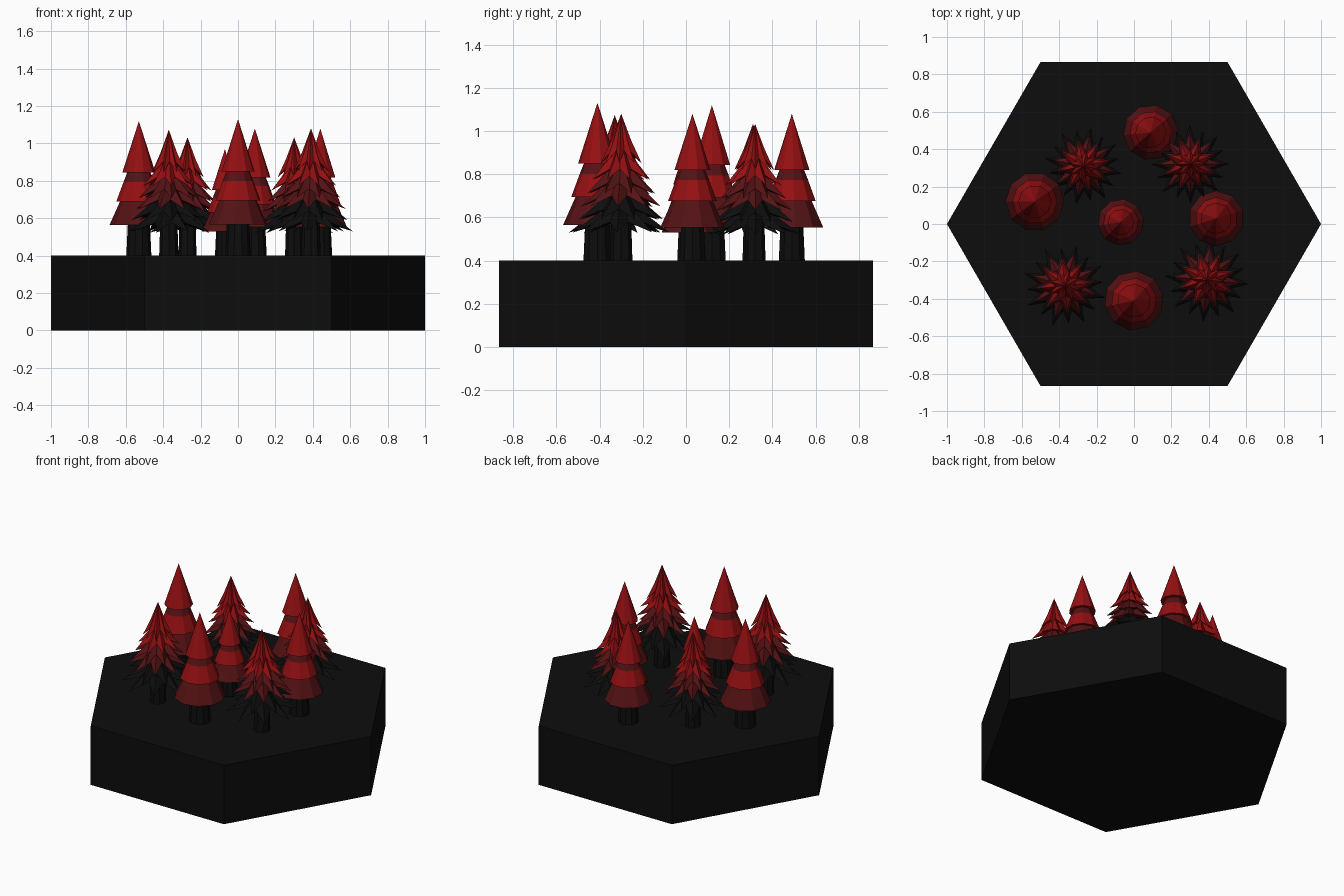
import bpy, bmesh, math

cube = bpy.data.objects.get("Cube")
if cube:
    bpy.data.objects.remove(cube, do_unlink=True)


def make_material(name, color):
    m = bpy.data.materials.new(name)
    m.use_nodes = True
    m.diffuse_color = color
    m.node_tree.nodes["Principled BSDF"].inputs["Base Color"].default_value = color
    return m


BLACK, DARK, BRIGHT = 0, 1, 2
materials = [
    make_material("near_black", (0.004, 0.004, 0.004, 1)),
    make_material("dark_red", (0.09, 0.006, 0.007, 1)),
    make_material("bright_red", (0.3, 0.005, 0.006, 1)),
]
GROUND = 0.4


def ring(bm, count, turn, r, z, notch_r=None, notch_z=None):
    """Ring of vertices; odd ones may sit on a notch radius and height."""
    verts = []
    for i in range(count):
        odd = i % 2 and notch_r is not None
        a = turn + math.tau * i / count
        rad, h = (notch_r, notch_z) if odd else (r, z)
        verts.append(bm.verts.new((rad * math.cos(a), rad * math.sin(a), h)))
    return verts


def bridge(bm, low, high, mat):
    n = len(low)
    for i in range(n):
        j = (i + 1) % n
        bm.faces.new((low[i], low[j], high[j], high[i])).material_index = mat


def fan(bm, loop, z, mat):
    tip = bm.verts.new((0, 0, z))
    n = len(loop)
    for i in range(n):
        bm.faces.new((loop[i], loop[(i + 1) % n], tip)).material_index = mat


def finish(bm, name, location, scale=1):
    bmesh.ops.recalc_face_normals(bm, faces=bm.faces[:])
    mesh = bpy.data.meshes.new(name)
    bm.to_mesh(mesh)
    bm.free()
    for m in materials:
        mesh.materials.append(m)
    ob = bpy.data.objects.new(name, mesh)
    ob.location = location
    ob.scale = (scale,) * 3
    bpy.context.collection.objects.link(ob)
    return ob


def trunk(bm, r, height, sides):
    foot = ring(bm, sides, 0, r, 0)
    top = ring(bm, sides, 0, r * 0.85, height)
    bridge(bm, foot, top, BLACK)
    fan(bm, top, height, BLACK)


# Conical tree: stacked ten-sided skirts, (rim z, rim r, top z, top r, colour)
def cone_tree(name, x, y, scale, turn):
    bm = bmesh.new()
    trunk(bm, 0.068, 0.22, 10)
    skirts = [
        (0.165, 0.16, 0.31, 0.095, DARK),
        (0.295, 0.122, 0.40, 0.083, BRIGHT),
        (0.40, 0.083, 0.47, 0.055, DARK),
    ]
    for z, r, top_z, top_r, mat in skirts:
        rim = ring(bm, 10, turn, r, z)
        bridge(bm, rim, ring(bm, 10, turn, top_r, top_z), mat)
        fan(bm, rim, z + 0.015, mat)
    crown = ring(bm, 10, turn, 0.09, 0.45)
    fan(bm, crown, 0.73, BRIGHT)
    fan(bm, crown, 0.46, BRIGHT)
    finish(bm, name, (x, y, GROUND), scale)


# Spiky tree: drooping eight-pointed stars, (tip z, tip r, top z, colour)
def star_tree(name, x, y, scale, turn):
    bm = bmesh.new()
    trunk(bm, 0.052, 0.25, 8)
    stars = [
        (0.13, 0.225, 0.32, BLACK, 0.5),
        (0.19, 0.205, 0.38, BLACK, 0),
        (0.25, 0.185, 0.45, DARK, 0.5),
        (0.31, 0.165, 0.50, DARK, 0),
        (0.375, 0.14, 0.57, BRIGHT, 0),
        (0.45, 0.095, 0.68, BRIGHT, 0.5),
    ]
    for z, r, top, mat, step in stars:
        a = turn + step * math.tau / 8
        drop = top - z
        rim = ring(bm, 16, a, r, z, r * 0.5, z + drop * 0.25)
        mid = ring(bm, 16, a, r * 0.5, z + drop * 0.45, r * 0.36, z + drop * 0.45)
        bridge(bm, rim, mid, mat)
        fan(bm, mid, top, mat)
        fan(bm, rim, z + drop * 0.35, mat)
    finish(bm, name, (x, y, GROUND), scale)


# Hexagonal ground block
bm = bmesh.new()
low, high = ring(bm, 6, 0, 1, 0), ring(bm, 6, 0, 1, GROUND)
bridge(bm, low, high, BLACK)
bm.faces.new(low)
bm.faces.new(high)
finish(bm, "hexagon_base", (0, 0, 0))

# Forest
cones = [
    (0.0, -0.41, 1.0, 0.2),
    (-0.53, 0.12, 0.985, 0.0),
    (0.09, 0.49, 0.93, 0.1),
    (0.44, 0.03, 0.93, 0.3),
    (-0.07, 0.01, 0.78, 0.15),
]
for i, spec in enumerate(cones):
    cone_tree(f"cone_tree_{i + 1}", *spec)

spikes = [
    (-0.37, -0.33, 0.99, 0.1),
    (0.39, -0.3, 1.0, 0.3),
    (-0.27, 0.31, 0.93, 0.2),
    (0.3, 0.32, 0.93, 0.4),
]
for i, spec in enumerate(spikes):
    star_tree(f"spiky_tree_{i + 1}", *spec)
